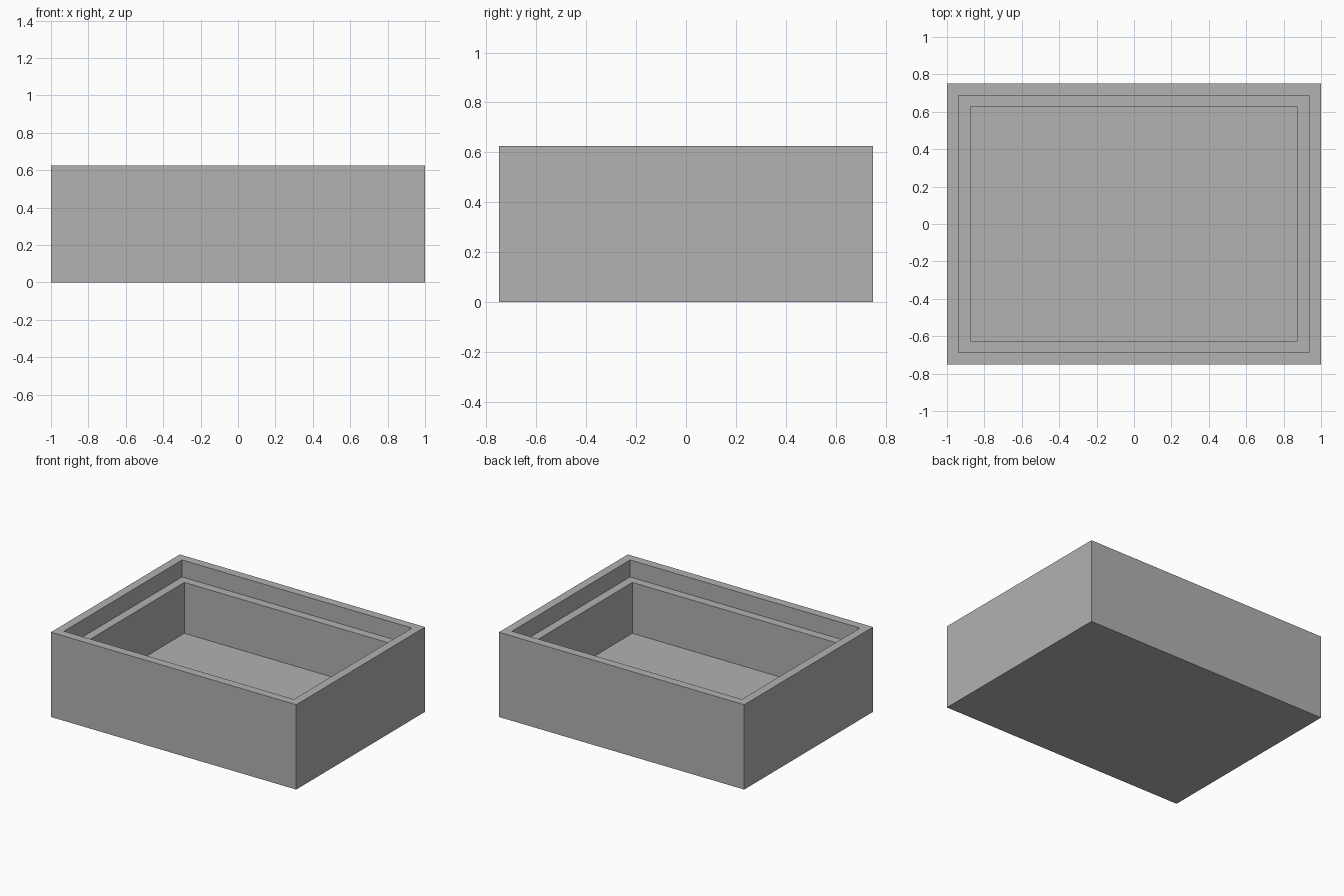
import bpy
import bmesh

if "Cube" in bpy.data.objects:
    bpy.data.objects.remove(bpy.data.objects["Cube"])

WIDTH, DEPTH, HEIGHT = 2.0, 1.5, 0.625
STEP = 0.0625          # width of the rim and of the ledge
LEDGE_Z, FLOOR_Z = 0.5, 0.125

# Plain grey material
grey = bpy.data.materials.new("grey")
grey.use_nodes = True
colour = (0.445, 0.445, 0.445, 1.0)
grey.diffuse_color = colour
grey.node_tree.nodes["Principled BSDF"].inputs["Base Color"].default_value = colour

# Solid block
bm = bmesh.new()
bmesh.ops.create_cube(bm, size=1.0)
bmesh.ops.scale(bm, vec=(WIDTH, DEPTH, HEIGHT), verts=bm.verts)
bmesh.ops.translate(bm, vec=(0, 0, HEIGHT / 2), verts=bm.verts)
bm.normal_update()
top = max(bm.faces, key=lambda f: f.calc_center_median().z)


def sink(face, z):
    """Inset a face by one step, then push it straight down to height z."""
    bmesh.ops.inset_region(bm, faces=[face], thickness=STEP, use_even_offset=True)
    bmesh.ops.inset_region(bm, faces=[face], thickness=0.0)
    for v in face.verts:
        v.co.z = z
    bm.normal_update()


# Recess for the lid, then the inner compartment
sink(top, LEDGE_Z)
sink(top, FLOOR_Z)

mesh = bpy.data.meshes.new("open_box")
bm.to_mesh(mesh)
bm.free()
mesh.materials.append(grey)
box = bpy.data.objects.new("open_box", mesh)
bpy.context.collection.objects.link(box)
